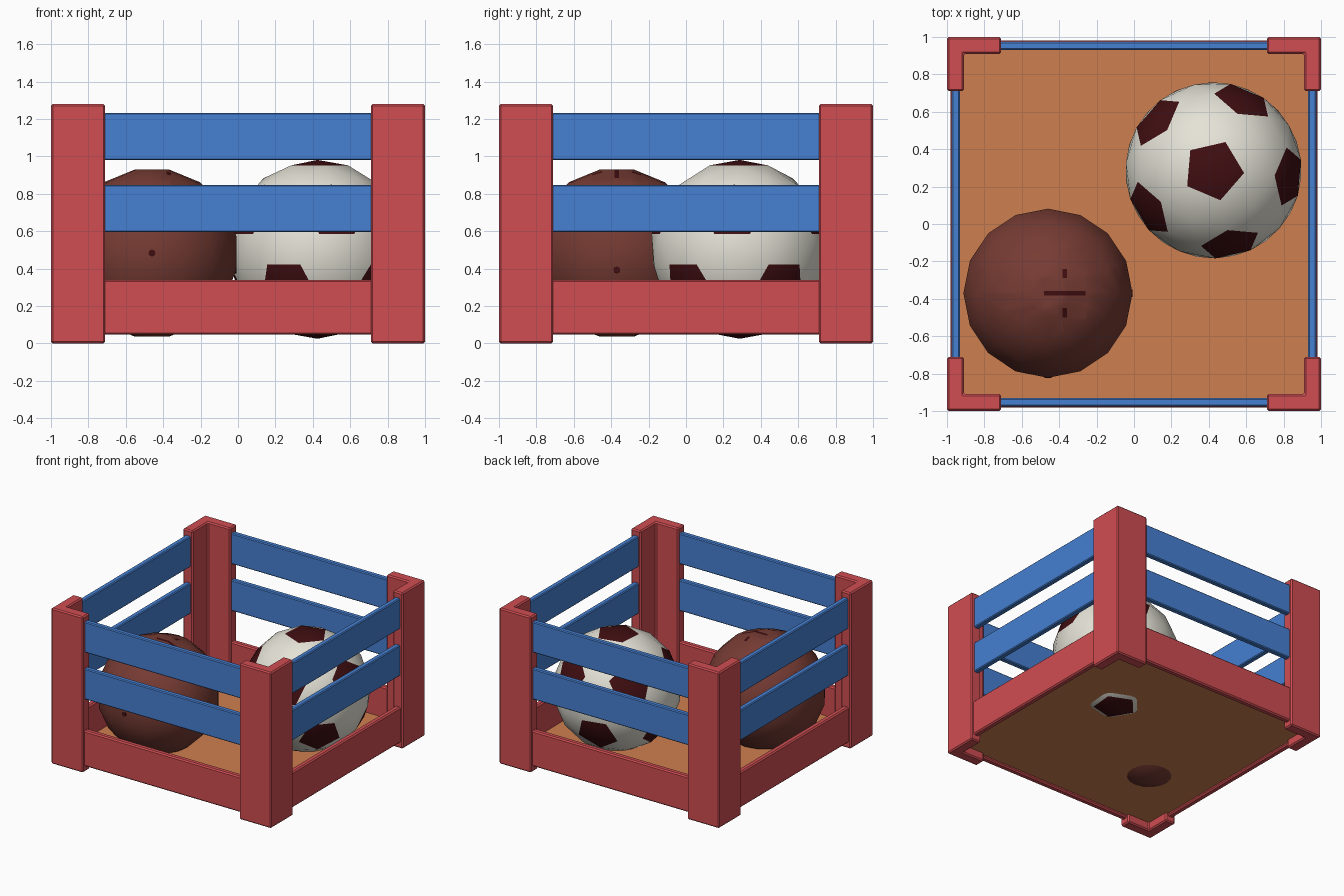
import bpy, bmesh, math
from mathutils import Matrix, Vector

if "Cube" in bpy.data.objects:
    bpy.data.objects.remove(bpy.data.objects["Cube"])


def material(name, rgb):
    lin = [((c / 255 + 0.055) / 1.055) ** 2.4 if c > 10 else c / 255 / 12.92 for c in rgb]
    m = bpy.data.materials.new(name)
    m.diffuse_color = (*lin, 1)
    m.use_nodes = True
    m.node_tree.nodes["Principled BSDF"].inputs["Base Color"].default_value = m.diffuse_color
    return m


RED = material("red", (208, 77, 82))
BLUE = material("blue", (70, 128, 210))
TAN = material("orange_tan", (206, 127, 79))
BROWN = material("ball_brown", (118, 59, 51))
DARK = material("dark_maroon", (64, 14, 17))
WHITE = material("off_white", (229, 227, 215))


def finish(name, bm, mats, bevel=0, smooth=False):
    bmesh.ops.recalc_face_normals(bm, faces=bm.faces)
    for f in bm.faces:
        f.smooth = smooth
    me = bpy.data.meshes.new(name)
    bm.to_mesh(me)
    bm.free()
    for m in mats:
        me.materials.append(m)
    ob = bpy.data.objects.new(name, me)
    bpy.context.collection.objects.link(ob)
    if bevel:
        mod = ob.modifiers.new("edge_chamfer", 'BEVEL')
        mod.width = bevel
        mod.segments = 1
    return ob


def box(name, lo, hi, mat, bevel=0, turn=0):
    bm = bmesh.new()
    lo, hi = Vector(lo), Vector(hi)
    bmesh.ops.create_cube(bm, size=1)
    bm.transform(Matrix.Rotation(turn, 4, 'Z') @ Matrix.Translation((lo + hi) / 2)
                 @ Matrix.Diagonal((*(hi - lo), 1)))
    return finish(name, bm, [mat], bevel)


# crate: one side and one corner, repeated around four quarter turns
W, T = 0.29, 0.09
L_PROFILE = [(-1, -1), (-1 + W, -1), (-1 + W, -1 + T), (-1 + T, -1 + T), (-1 + T, -1 + W), (-1, -1 + W)]
for k, side in enumerate(("front", "right", "back", "left")):
    turn = k * math.pi / 2
    bm = bmesh.new()
    face = bm.faces.new([bm.verts.new((x, y, 0)) for x, y in L_PROFILE])
    ext = bmesh.ops.extrude_face_region(bm, geom=[face])["geom"]
    bmesh.ops.translate(bm, verts=[v for v in ext if isinstance(v, bmesh.types.BMVert)], vec=(0, 0, 1.28))
    bm.transform(Matrix.Rotation(turn, 4, 'Z'))
    finish(side + "_corner_post", bm, [RED], 0.01)
    box(side + "_base_board", (-0.93, -0.98, 0.047), (0.93, -0.93, 0.34), RED, 0.01, turn)
    for z, level in ((0.595, "lower"), (0.98, "upper")):
        box(f"{side}_{level}_slat", (-0.94, -0.975, z), (0.94, -0.93, z + 0.253), BLUE, 0.007, turn)

box("crate_floor", (-0.94, -0.94, 0.068), (0.94, 0.94, 0.09), TAN)

# brown ball: 16-sided lathe with flat end caps
bm = bmesh.new()
N = 16
rings = []
for r in range(8):
    p = math.radians(11.25 + 22.5 * r)
    rings.append([bm.verts.new((0.461 * math.sin(p) * math.cos(math.tau * i / N),
                                0.461 * math.sin(p) * math.sin(math.tau * i / N),
                                0.456 * math.cos(p))) for i in range(N)])
for a, b in zip(rings, rings[1:]):
    for i in range(N):
        j = (i + 1) % N
        bm.faces.new((a[i], b[i], b[j], a[j]))
bm.faces.new(rings[0])
bm.faces.new(rings[-1])
bmesh.ops.recalc_face_normals(bm, faces=bm.faces)

# seam cross cut into the top faces
CX = 0.09
for axis, values in ((0, (CX - 0.11, CX - 0.013, CX + 0.013, CX + 0.11)),
                     (1, (-0.13, -0.08, -0.013, 0.013, 0.08, 0.13))):
    for v in values:
        top = [f for f in bm.faces if f.calc_center_median().z > 0.33]
        geom = top + list({e for f in top for e in f.edges}) + list({q for f in top for q in f.verts})
        n = Vector((1, 0, 0)) if axis == 0 else Vector((0, 1, 0))
        bmesh.ops.bisect_plane(bm, geom=geom, plane_co=n * v, plane_no=n)
for f in bm.faces:
    c = f.calc_center_bounds()
    x, y = abs(c.x - CX), abs(c.y)
    if c.z > 0.33 and ((y < 0.012 and x < 0.11) or (x < 0.012 and 0.08 < y < 0.13)):
        f.material_index = 1
BALL = Vector((-0.46, -0.37, 0.483))
bm.transform(Matrix.Translation(BALL))
finish("brown_ball", bm, [BROWN, DARK], smooth=True)

# small dark spots on the brown ball
for name, axis, off in (("front_spot", 'X', (0, -0.45, 0)), ("right_spot", 'Y', (0.449, 0, -0.09))):
    bm = bmesh.new()
    bmesh.ops.create_cone(bm, cap_ends=True, segments=8, radius1=0.019, radius2=0.019, depth=0.008)
    bm.transform(Matrix.Translation(BALL + Vector(off)) @ Matrix.Rotation(math.pi / 2, 4, axis))
    finish("ball_" + name, bm, [DARK])

# football: truncated icosahedron, dark pentagons, faces poked out to the sphere
bm = bmesh.new()
bmesh.ops.create_icosphere(bm, subdivisions=1, radius=1)
edge = bm.edges[:][0].calc_length()
corners = [v.co.normalized() for v in bm.verts]
for f in list(bm.faces):
    vs = [v.co.copy() for v in f.verts]
    ring = []
    for i in range(3):
        a, b = vs[i], vs[(i + 1) % 3]
        ring += [a.lerp(b, 1 / 3), a.lerp(b, 2 / 3)]
    bm.faces.new([bm.verts.new(p) for p in ring])
    bm.faces.remove(f)
bmesh.ops.delete(bm, geom=[v for v in bm.verts if not v.link_faces], context='VERTS')
loose = [e for e in bm.edges if not e.link_faces]
bmesh.ops.delete(bm, geom=loose, context='EDGES')
bmesh.ops.remove_doubles(bm, verts=bm.verts, dist=0.001)
bmesh.ops.holes_fill(bm, edges=bm.edges, sides=5)
for f in bm.faces:
    f.material_index = 1 if len(f.verts) == 5 else 0
bmesh.ops.poke(bm, faces=bm.faces)
for v in bm.verts:
    v.co = v.co.normalized() * 0.478
bm.transform(Matrix.Translation((0.425, 0.287, 0.503)) @ Matrix.Rotation(math.radians(-5), 4, 'Z'))
finish("football", bm, [WHITE, DARK], smooth=True)
